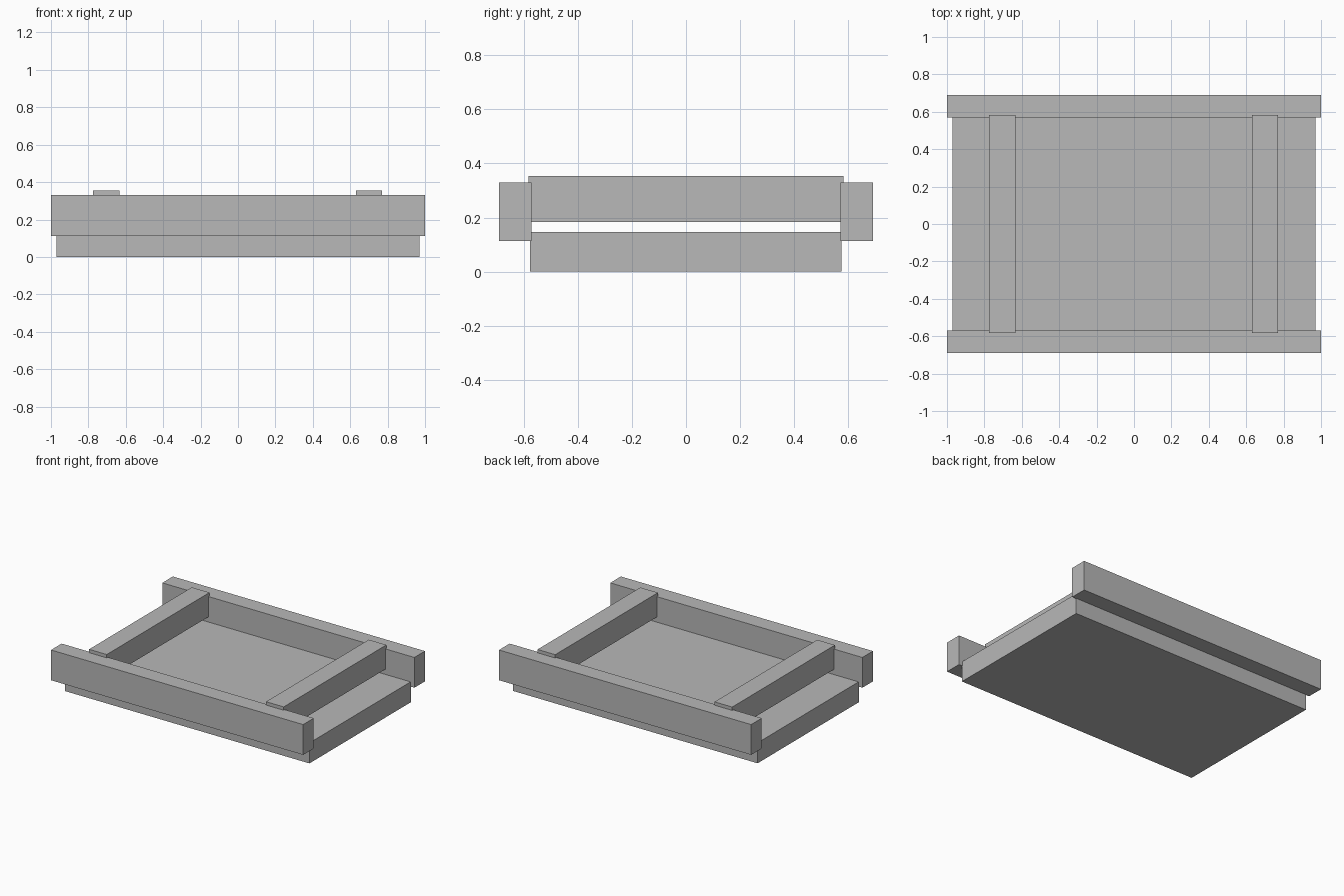
import bpy

cube = bpy.data.objects.get("Cube")
if cube:
    bpy.data.objects.remove(cube, do_unlink=True)

# One plain grey for everything
grey = bpy.data.materials.new("plain_grey")
grey.use_nodes = True
colour = (0.48, 0.48, 0.48, 1)
grey.diffuse_color = colour
grey.node_tree.nodes["Principled BSDF"].inputs["Base Color"].default_value = colour


def box(name, x, y, z):
    """Box spanning the given (min, max) range on each axis."""
    spans = (x, y, z)
    bpy.ops.mesh.primitive_cube_add(size=1, location=[(a + b) / 2 for a, b in spans])
    obj = bpy.context.object
    obj.name = name
    obj.scale = [b - a for a, b in spans]
    bpy.ops.object.transform_apply(location=False, rotation=False, scale=True)
    obj.data.materials.append(grey)
    return obj


# Base slab
box("base_slab", (-0.97, 0.97), (-0.576, 0.574), (0, 0.147))

# Long side rails
box("front_rail", (-1, 1), (-0.69, -0.57), (0.113, 0.33))
box("back_rail", (-1, 1), (0.57, 0.69), (0.113, 0.33))

# Raised crossbars between the rails
for name, cx in (("right_crossbar", -0.704), ("left_crossbar", 0.7)):
    box(name, (cx - 0.07, cx + 0.07), (-0.582, 0.582), (0.184, 0.354))
